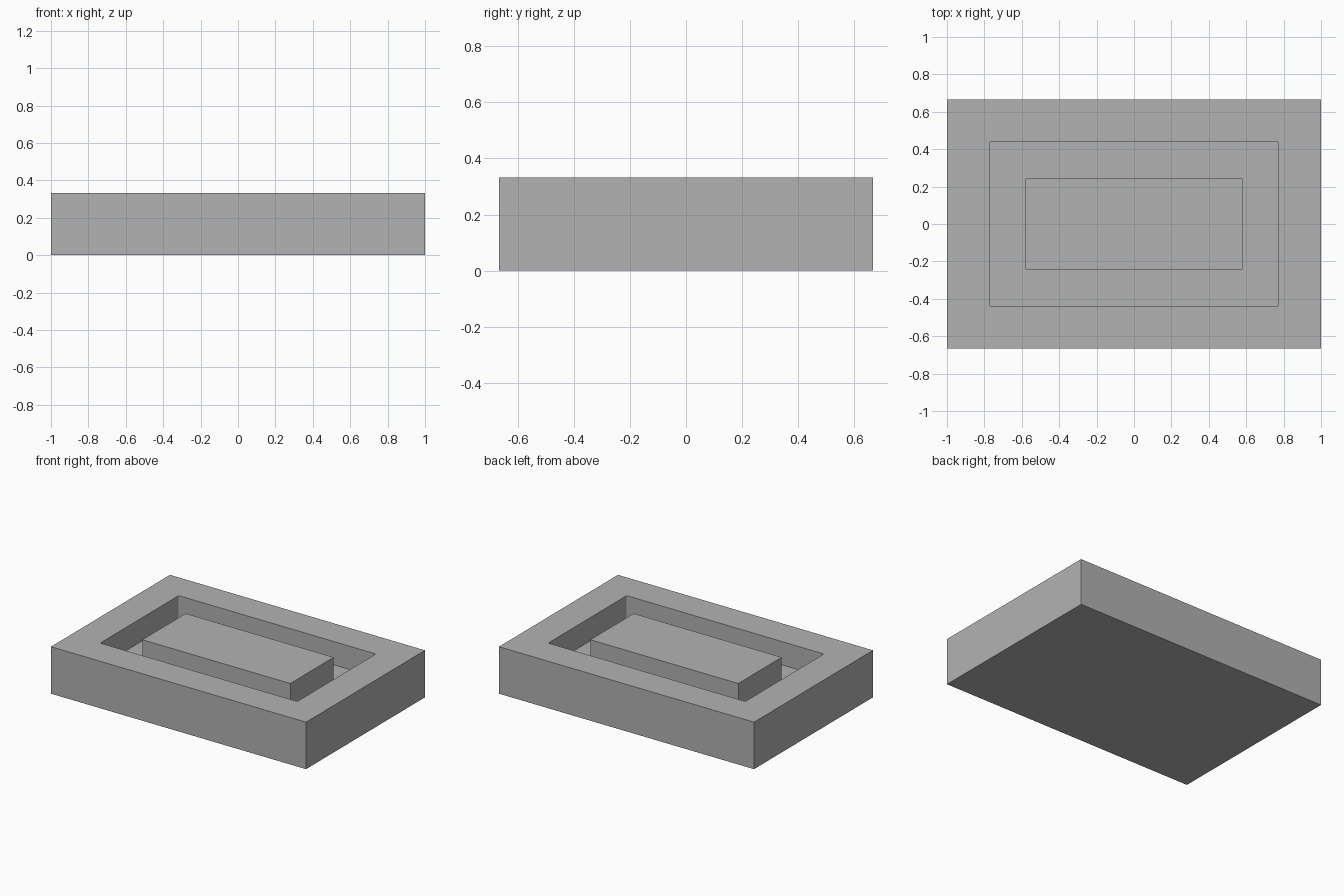
import bpy, bmesh
from math import copysign

cube = bpy.data.objects.get("Cube")
if cube:
    bpy.data.objects.remove(cube, do_unlink=True)

LENGTH, WIDTH, HEIGHT = 2.0, 1.333, 0.333
FLOOR = HEIGHT - 0.165          # bottom of the groove
RECESS = (0.773, 0.44)          # half sizes of the groove's outer wall
ISLAND = (0.58, 0.243)          # half sizes of the raised centre

grey = bpy.data.materials.new("plain grey")
grey.use_nodes = True
colour = (0.448, 0.448, 0.448, 1)
grey.diffuse_color = colour
grey.node_tree.nodes["Principled BSDF"].inputs["Base Color"].default_value = colour


def step(bm, face, half, z):
    """Inset a rectangular face, then set its half sizes and height."""
    bmesh.ops.inset_region(bm, faces=[face], thickness=0.02, use_even_offset=True)
    for v in face.verts:
        v.co = (copysign(half[0], v.co.x), copysign(half[1], v.co.y), z)


# Solid block
bm = bmesh.new()
bmesh.ops.create_cube(bm, size=1)
for v in bm.verts:
    v.co = (v.co.x * LENGTH, v.co.y * WIDTH, (v.co.z + 0.5) * HEIGHT)
bm.normal_update()
top = max(bm.faces, key=lambda f: f.calc_center_median().z)

# Groove around a raised centre that is flush with the rim
for half, z in ((RECESS, HEIGHT), (RECESS, FLOOR), (ISLAND, FLOOR), (ISLAND, HEIGHT)):
    step(bm, top, half, z)

# Slightly rounded corners on the groove's outer wall
corners = [e for e in bm.edges
           if abs(e.verts[0].co.z - e.verts[1].co.z) > 0.1
           and all(abs(abs(v.co.x) - RECESS[0]) < 0.001 for v in e.verts)]
bmesh.ops.bevel(bm, geom=corners, offset=0.01, offset_type='OFFSET',
                segments=3, profile=0.5, affect='EDGES')
bmesh.ops.recalc_face_normals(bm, faces=bm.faces)

mesh = bpy.data.meshes.new("grooved_block")
bm.to_mesh(mesh)
bm.free()
mesh.materials.append(grey)
block = bpy.data.objects.new("grooved_block", mesh)
bpy.context.collection.objects.link(block)
